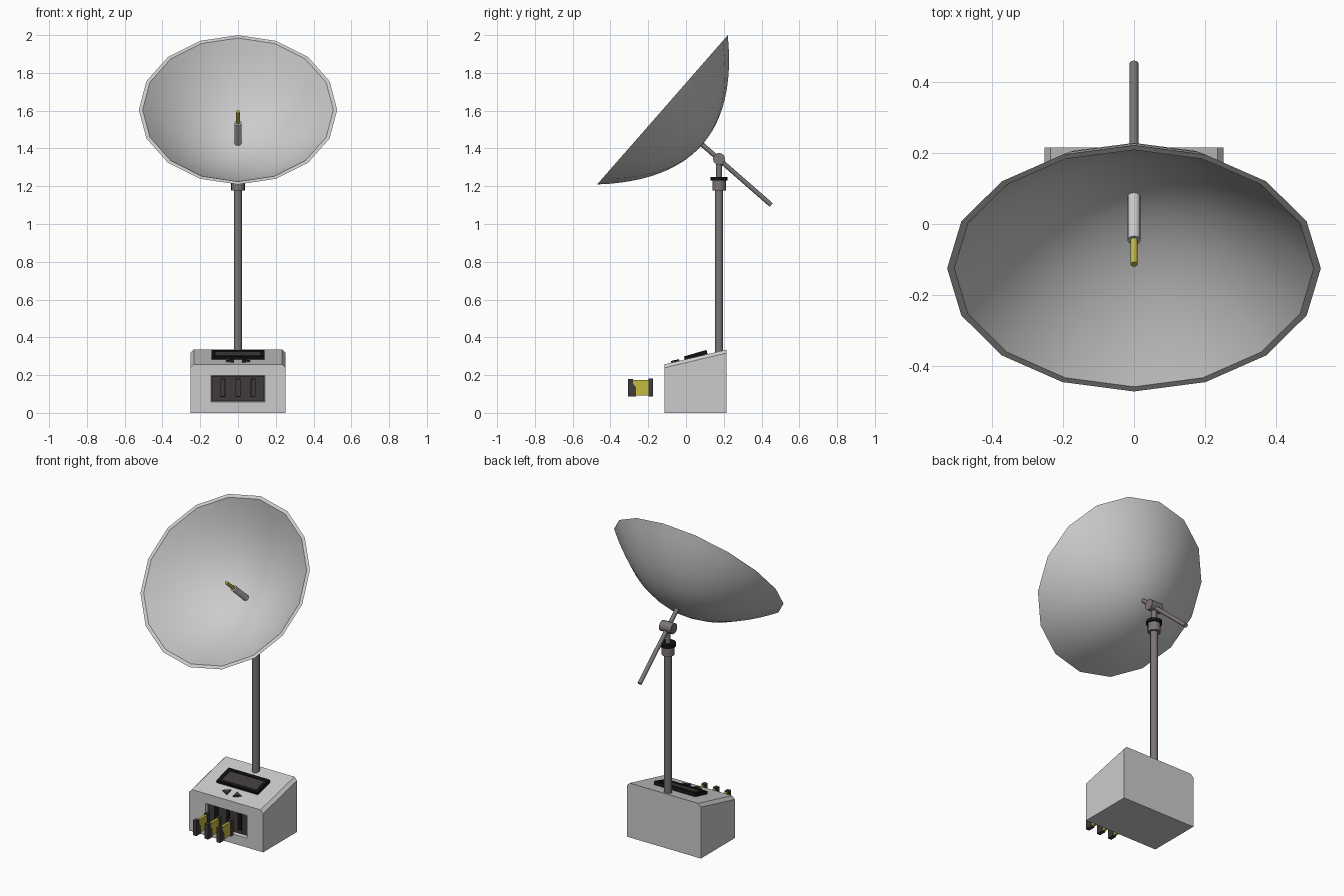
import bpy, bmesh, math
from mathutils import Vector, Matrix

cube = bpy.data.objects.get("Cube")
if cube:
    bpy.data.objects.remove(cube, do_unlink=True)


def material(name, r, g, b):
    m = bpy.data.materials.new(name)
    m.use_nodes = True
    m.diffuse_color = (r, g, b, 1)
    m.node_tree.nodes["Principled BSDF"].inputs["Base Color"].default_value = (r, g, b, 1)
    return m


LIGHT = material("light grey", 0.6, 0.6, 0.6)
STEEL = material("warm grey steel", 0.2, 0.175, 0.175)
DARK = material("dark grey", 0.05, 0.043, 0.043)
BLACK = material("black", 0.006, 0.006, 0.006)
YELLOW = material("yellow", 0.55, 0.48, 0.05)


def finish(name, bm, *mats, matrix=None, smooth=False):
    bmesh.ops.recalc_face_normals(bm, faces=bm.faces)
    me = bpy.data.meshes.new(name)
    bm.to_mesh(me)
    bm.free()
    for m in mats:
        me.materials.append(m)
    ob = bpy.data.objects.new(name, me)
    bpy.context.collection.objects.link(ob)
    if matrix:
        ob.matrix_world = matrix
    if smooth:
        me.shade_smooth()
        me.set_sharp_from_angle(angle=math.radians(35))
    return ob


def rod(name, a, b, radius, mat, sides=16):
    a, b = Vector(a), Vector(b)
    bm = bmesh.new()
    bmesh.ops.create_cone(bm, cap_ends=True, segments=sides, radius1=radius,
                          radius2=radius, depth=(b - a).length)
    turn = (b - a).to_track_quat('Z', 'Y').to_matrix().to_4x4()
    return finish(name, bm, mat, matrix=Matrix.Translation((a + b) / 2) @ turn, smooth=True)


def block(name, centre, size, mat, tilt=0):
    bm = bmesh.new()
    bmesh.ops.create_cube(bm, size=1)
    bmesh.ops.scale(bm, vec=size, verts=bm.verts)
    return finish(name, bm, mat,
                  matrix=Matrix.Translation(centre) @ Matrix.Rotation(tilt, 4, 'X'))


def prism(points, offset):
    """Extrude a closed outline along an offset vector."""
    bm = bmesh.new()
    face = bm.faces.new([bm.verts.new(p) for p in points])
    out = bmesh.ops.extrude_face_region(bm, geom=[face])
    bmesh.ops.translate(bm, vec=offset,
                        verts=[v for v in out["geom"] if isinstance(v, bmesh.types.BMVert)])
    bmesh.ops.recalc_face_normals(bm, faces=bm.faces)
    return bm


# Base housing: wedge with chamfered sides and a recessed front panel
side = [(-0.115, 0), (0.215, 0), (0.215, 0.335), (-0.115, 0.257)]
bm = prism([(-0.252, y, z) for y, z in side], (0.504, 0, 0))
edges = [e for e in bm.edges if all(v.co.z > 0.2 for v in e.verts)
         and abs(e.verts[0].co.x - e.verts[1].co.x) < 0.01]
bmesh.ops.bevel(bm, geom=edges, offset=0.018, segments=1, affect='EDGES')


def front_faces():
    bm.normal_update()
    return [f for f in bm.faces if f.normal.y < -0.9]


for co, no in [((-0.142, 0, 0), (1, 0, 0)), ((0.142, 0, 0), (1, 0, 0)),
               ((0, 0, 0.058), (0, 0, 1)), ((0, 0, 0.197), (0, 0, 1))]:
    faces = front_faces()
    geom = set(faces)
    for f in faces:
        geom.update(f.edges, f.verts)
    bmesh.ops.bisect_plane(bm, geom=list(geom), plane_co=co, plane_no=no)
panel = [f for f in front_faces() if abs(f.calc_center_median().x) < 0.1
         and 0.06 < f.calc_center_median().z < 0.19]
bmesh.ops.inset_region(bm, faces=panel, thickness=0.006)
for f in panel:
    f.material_index = 1
bmesh.ops.translate(bm, vec=(0, 0.02, 0), verts=list({v for f in panel for v in f.verts}))
finish("base_housing", bm, LIGHT, DARK)

# Slots and the pulled-out cartridges in front of them
for i, x in enumerate((-0.08, 0, 0.08), 1):
    block(f"slot_{i}", (x, -0.097, 0.133), (0.026, 0.006, 0.1), BLACK)
    body = [(-0.28, 0.092), (-0.19, 0.092), (-0.19, 0.174), (-0.28, 0.174)]
    finish(f"cartridge_body_{i}",
           prism([(x - 0.008, y, z) for y, z in body], (0.016, 0, 0)), YELLOW)
    grip = [(-0.308, 0.088), (-0.264, 0.088), (-0.264, 0.132), (-0.28, 0.155),
            (-0.28, 0.18), (-0.308, 0.18)]
    finish(f"cartridge_grip_{i}",
           prism([(x - 0.012, y, z) for y, z in grip], (0.024, 0, 0)), DARK)
    block(f"cartridge_plug_{i}", (x, -0.187, 0.134), (0.024, 0.022, 0.096), DARK)

# Display and arrow buttons on the sloped top
SLOPE = math.atan2(0.078, 0.33)


def top_z(y):
    return 0.257 + (y + 0.115) * math.tan(SLOPE)


tilt = SLOPE + 0.05
frame = Matrix.Translation((0, 0.052, top_z(0.052) + 0.007)) @ Matrix.Rotation(tilt, 4, 'X')
block("display_back", frame @ Vector((0, 0, -0.002)), (0.26, 0.11, 0.014), BLACK, tilt)
block("display_screen", frame @ Vector((0, 0, 0.006)), (0.236, 0.084, 0.006), DARK, tilt)
for s in (-1, 1):
    block("display_side_bar", frame @ Vector((s * 0.129, 0, 0.002)), (0.022, 0.122, 0.022), BLACK, tilt)
    block("display_end_bar", frame @ Vector((0, s * 0.052, 0.002)), (0.28, 0.02, 0.022), BLACK, tilt)
    arrow = [(s * 0.064, 0, 0), (s * 0.022, 0.022, 0), (s * 0.022, -0.022, 0)]
    place = Matrix.Translation((0, -0.057, top_z(-0.057))) @ Matrix.Rotation(SLOPE, 4, 'X')
    finish("left_button" if s > 0 else "right_button", prism(arrow, (0, 0, 0.009)),
           DARK, matrix=place)

# Mast, collars and pivot
Y = 0.175
rod("mast", (0, Y, 0.28), (0, Y, 1.2), 0.022, STEEL)
rod("mast_collar", (0, Y, 1.177), (0, Y, 1.23), 0.036, STEEL)
rod("rotation_ring", (0, Y, 1.23), (0, Y, 1.25), 0.045, BLACK)
rod("neck", (0, Y, 1.25), (0, Y, 1.34), 0.015, STEEL)
rod("pivot", (-0.04, Y, 1.344), (0.04, Y, 1.344), 0.032, STEEL)

# Dish: a thick sixteen-sided paraboloid
ANGLE = math.radians(48.8)
APEX = Vector((0, 0.086, 1.42))
AXIS = Vector((0, -math.sin(ANGLE), math.cos(ANGLE)))
RADIUS, DEPTH, SIDES, RINGS = 0.525, 0.28, 16, 12
bm = bmesh.new()
steps = [i / RINGS for i in range(RINGS + 1)]
profile = [(RADIUS * t, DEPTH * t * t) for t in steps]
profile += [(RADIUS * 0.962 * t, 0.012 + (DEPTH - 0.012) * t * t) for t in reversed(steps)]
verts = [bm.verts.new((r, 0, z)) for r, z in profile]
lines = [bm.edges.new(pair) for pair in zip(verts, verts[1:])]
bmesh.ops.spin(bm, geom=verts + lines, cent=(0, 0, 0), axis=(0, 0, 1),
               angle=math.tau, steps=SIDES)
bmesh.ops.remove_doubles(bm, verts=bm.verts, dist=0.0005)
finish("dish", bm, LIGHT, smooth=True,
       matrix=Matrix.Translation(APEX) @ Matrix.Rotation(ANGLE, 4, 'X'))

# Feed in the dish and the support arm behind it
rod("feed_horn", APEX, APEX + AXIS * 0.175, 0.018, LIGHT)
rod("feed_tip", APEX + AXIS * 0.17, APEX + AXIS * 0.265, 0.01, YELLOW, 12)
rod("support_arm", APEX + AXIS * 0.005, APEX - AXIS * 0.485, 0.0125, STEEL, 12)
